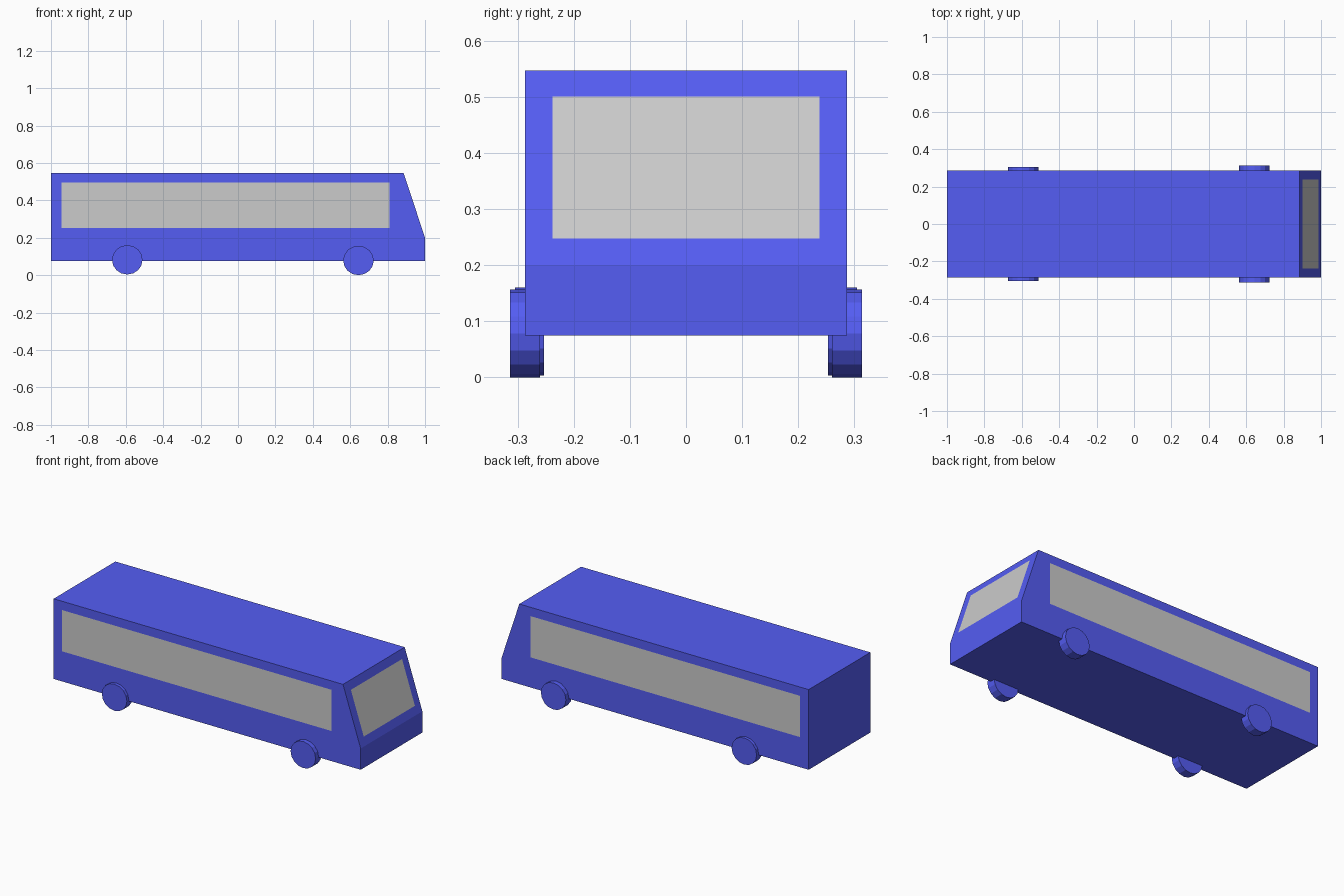
import bpy, bmesh, math
from mathutils import Vector

if "Cube" in bpy.data.objects:
    bpy.data.objects.remove(bpy.data.objects["Cube"])

HALF_W = 0.287
Z_LOW, Z_TOP, Z_NOSE, X_ROOF = 0.075, 0.547, 0.20, 0.885

blue = bpy.data.materials.new("blue_paint")
blue.diffuse_color = (0.09, 0.11, 0.90, 1)
blue.use_nodes = True
blue.node_tree.nodes["Principled BSDF"].inputs["Base Color"].default_value = blue.diffuse_color


def finish(bm, name, mat=None):
    mesh = bpy.data.meshes.new(name)
    bm.to_mesh(mesh)
    bm.free()
    obj = bpy.data.objects.new(name, mesh)
    bpy.context.collection.objects.link(obj)
    if mat:
        mesh.materials.append(mat)
    return obj


def pane(name, corners, outward):
    """Flat glass panel sitting just proud of the body."""
    bm = bmesh.new()
    n = Vector(outward).normalized()
    face = bm.faces.new([bm.verts.new(Vector(c) + n * 0.0015) for c in corners])
    face.normal_update()
    if face.normal.dot(n) < 0:
        face.normal_flip()
    return finish(bm, name)


# Body: side profile extruded across the width
bm = bmesh.new()
profile = [(-1, Z_LOW), (1, Z_LOW), (1, Z_NOSE), (X_ROOF, Z_TOP), (-1, Z_TOP)]
side = bm.faces.new([bm.verts.new((x, -HALF_W, z)) for x, z in profile])
ext = bmesh.ops.extrude_face_region(bm, geom=[side])
bmesh.ops.translate(bm, vec=(0, 2 * HALF_W, 0),
                    verts=[g for g in ext["geom"] if isinstance(g, bmesh.types.BMVert)])
bmesh.ops.recalc_face_normals(bm, faces=bm.faces)
finish(bm, "body", blue)

# Side windows
for label, s in (("right", -1), ("left", 1)):
    y = s * HALF_W
    pane(f"{label}_side_window",
         [(-0.945, y, 0.253), (0.81, y, 0.253), (0.81, y, 0.496), (-0.945, y, 0.496)],
         (0, s, 0))


# Windscreen on the sloped nose
def slope_x(z):
    return 1 + (X_ROOF - 1) * (z - Z_NOSE) / (Z_TOP - Z_NOSE)


pane("windscreen",
     [(slope_x(z), y, z) for y, z in
      ((-0.238, 0.247), (0.238, 0.247), (0.238, 0.50), (-0.238, 0.50))],
     (Z_TOP - Z_NOSE, 0, 1 - X_ROOF))

# Wheels: label, x, z, radius, inner y, outer y
for label, x, z, r, y0, y1 in (("front", 0.644, 0.0785, 0.0785, 0.26, 0.314),
                               ("rear", -0.592, 0.082, 0.0785, 0.2535, 0.305)):
    for side_name, s in (("right", -1), ("left", 1)):
        bm = bmesh.new()
        bmesh.ops.create_cone(bm, cap_ends=True, segments=16,
                              radius1=r, radius2=r, depth=y1 - y0)
        wheel = finish(bm, f"{label}_{side_name}_wheel", blue)
        wheel.rotation_euler = (math.pi / 2, 0, 0)
        wheel.location = (x, s * (y0 + y1) / 2, z)
        wheel.scale = (1.04, 1, 1)
